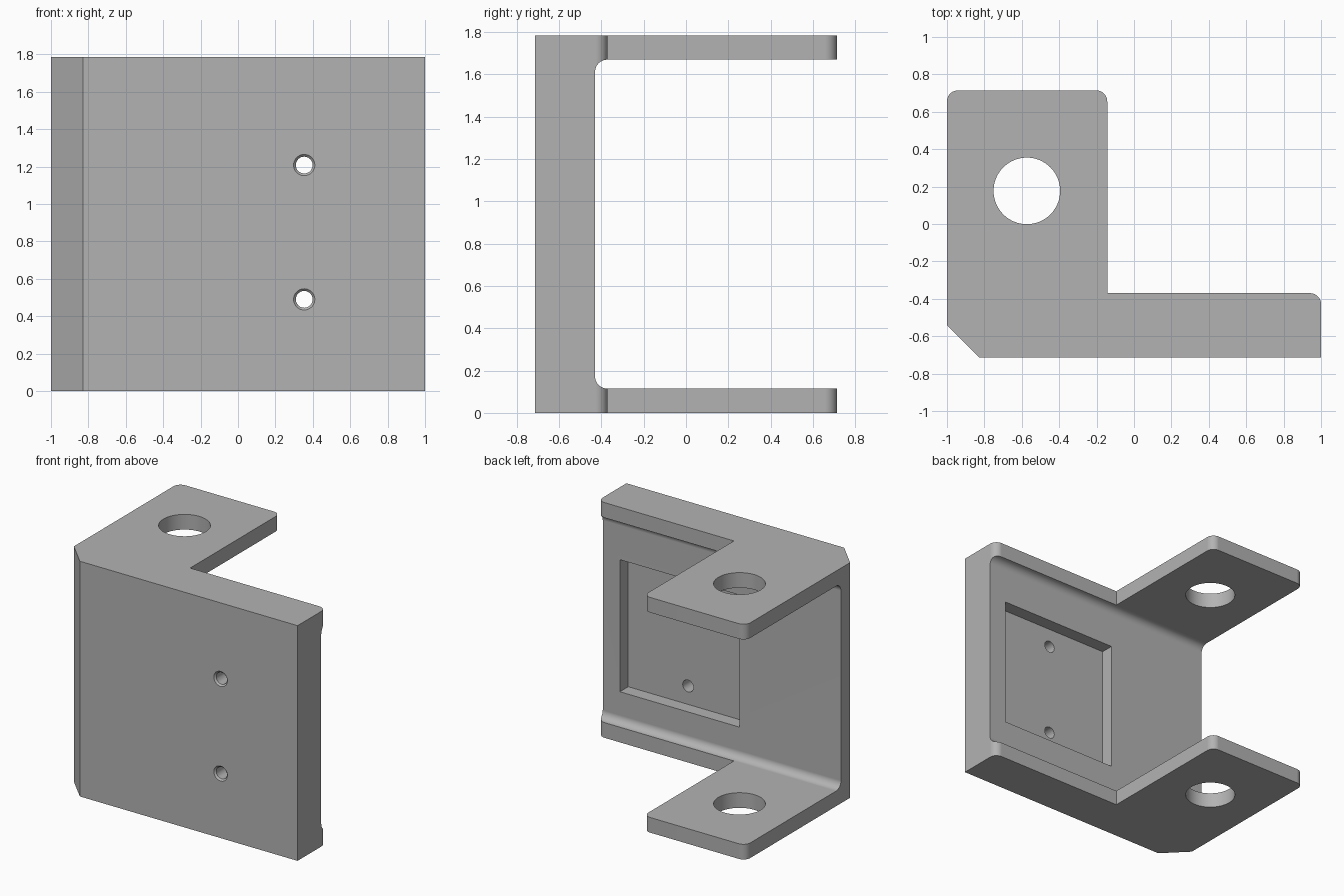
import bpy
import bmesh
import math
from mathutils import Vector, Matrix

default = bpy.data.objects.get("Cube")
if default:
    bpy.data.objects.remove(default, do_unlink=True)

HEIGHT = 1.785
HALF_DEPTH = 0.714
WALL_BACK = -0.43
FILLET = 0.058

grey = bpy.data.materials.new("plain grey")
grey.use_nodes = True
grey.diffuse_color = (0.45, 0.45, 0.45, 1)
grey.node_tree.nodes["Principled BSDF"].inputs["Base Color"].default_value = (0.45, 0.45, 0.45, 1)


def rounded(corners, steps=10):
    """Outline from (u, v, radius) corners, filleting those with a radius."""
    out = []
    for i, (u, v, r) in enumerate(corners):
        p = Vector((u, v))
        if not r:
            out.append(p)
            continue
        a = (Vector(corners[i - 1][:2]) - p).normalized()
        b = (Vector(corners[(i + 1) % len(corners)][:2]) - p).normalized()
        # square corners: the arc runs from one tangent point to the other
        for k in range(steps + 1):
            t = k / steps * math.pi / 2
            out.append(p + r * (a + b) - r * (b * math.cos(t) + a * math.sin(t)))
    return out


def add_object(name, bm):
    bmesh.ops.recalc_face_normals(bm, faces=bm.faces)
    mesh = bpy.data.meshes.new(name)
    bm.to_mesh(mesh)
    bm.free()
    mesh.materials.append(grey)
    obj = bpy.data.objects.new(name, mesh)
    bpy.context.collection.objects.link(obj)
    return obj


def prism(name, outline, place, sweep):
    bm = bmesh.new()
    face = bm.faces.new([bm.verts.new(place(p)) for p in outline])
    grown = bmesh.ops.extrude_face_region(bm, geom=[face])["geom"]
    verts = [g for g in grown if isinstance(g, bmesh.types.BMVert)]
    bmesh.ops.translate(bm, verts=verts, vec=sweep)
    return add_object(name, bm)


def cone(name, centre, axis, r1, r2, depth, segments):
    bm = bmesh.new()
    turn = Vector((0, 0, 1)).rotation_difference(Vector(axis)).to_matrix().to_4x4()
    bmesh.ops.create_cone(bm, cap_ends=True, segments=segments, radius1=r1, radius2=r2,
                          depth=depth, matrix=Matrix.Translation(centre) @ turn)
    return add_object(name, bm)


# L-shaped body with a chamfered front corner
outline = rounded([
    (-1, -0.54, 0), (-0.828, -HALF_DEPTH, 0), (1, -HALF_DEPTH, 0), (1, -0.37, FILLET),
    (-0.143, -0.37, 0), (-0.143, HALF_DEPTH, FILLET), (-1, HALF_DEPTH, FILLET)])
bracket = prism("bracket", outline, lambda p: (p.x, p.y, 0), (0, 0, HEIGHT))

# Opening between the two flanges
opening = rounded([
    (WALL_BACK, 0.115, FILLET), (1.2, 0.115, 0), (1.2, 1.67, 0), (WALL_BACK, 1.67, FILLET)])
cutters = [prism("opening_cutter", opening, lambda p: (-1.5, p.x, p.y), (3, 0, 0))]

# Square pocket in the back of the wall
pocket = rounded([(-0.148, 0.35, 0), (0.856, 0.35, 0), (0.856, 1.352, 0), (-0.148, 1.352, 0)])
cutters.append(prism("pocket_cutter", pocket, lambda p: (p.x, WALL_BACK - 0.1, p.y), (0, 0.3, 0)))

# Large hole through both flanges
cutters.append(cone("flange_hole_cutter", (-0.573, 0.177, 0.9), (0, 0, 1), 0.178, 0.178, 3, 64))

# Screw holes with a small chamfer at the front
for z in (0.49, 1.208):
    cutters.append(cone("screw_hole_cutter", (0.354, -0.6, z), (0, 1, 0), 0.045, 0.045, 0.5, 32))
    cutters.append(cone("screw_chamfer_cutter", (0.354, -HALF_DEPTH, z), (0, 1, 0),
                        0.072, 0.042, 0.03, 32))

for cutter in cutters:
    mod = bracket.modifiers.new(cutter.name, "BOOLEAN")
    mod.operation = "DIFFERENCE"
    mod.solver = "EXACT"
    mod.object = cutter
    cutter.hide_render = True

# Bake the cuts and remove the cutters
bpy.context.view_layer.update()
graph = bpy.context.evaluated_depsgraph_get()
baked = bpy.data.meshes.new_from_object(bracket.evaluated_get(graph))
bracket.modifiers.clear()
bracket.data = baked
for cutter in cutters:
    bpy.data.objects.remove(cutter, do_unlink=True)

# Smooth fillets and holes, crisp edges elsewhere
bpy.ops.object.select_all(action="DESELECT")
bracket.select_set(True)
bpy.context.view_layer.objects.active = bracket
bpy.ops.object.shade_smooth_by_angle(angle=math.radians(30))
normals = bracket.modifiers.new("flat faces stay flat", "WEIGHTED_NORMAL")
normals.keep_sharp = True
